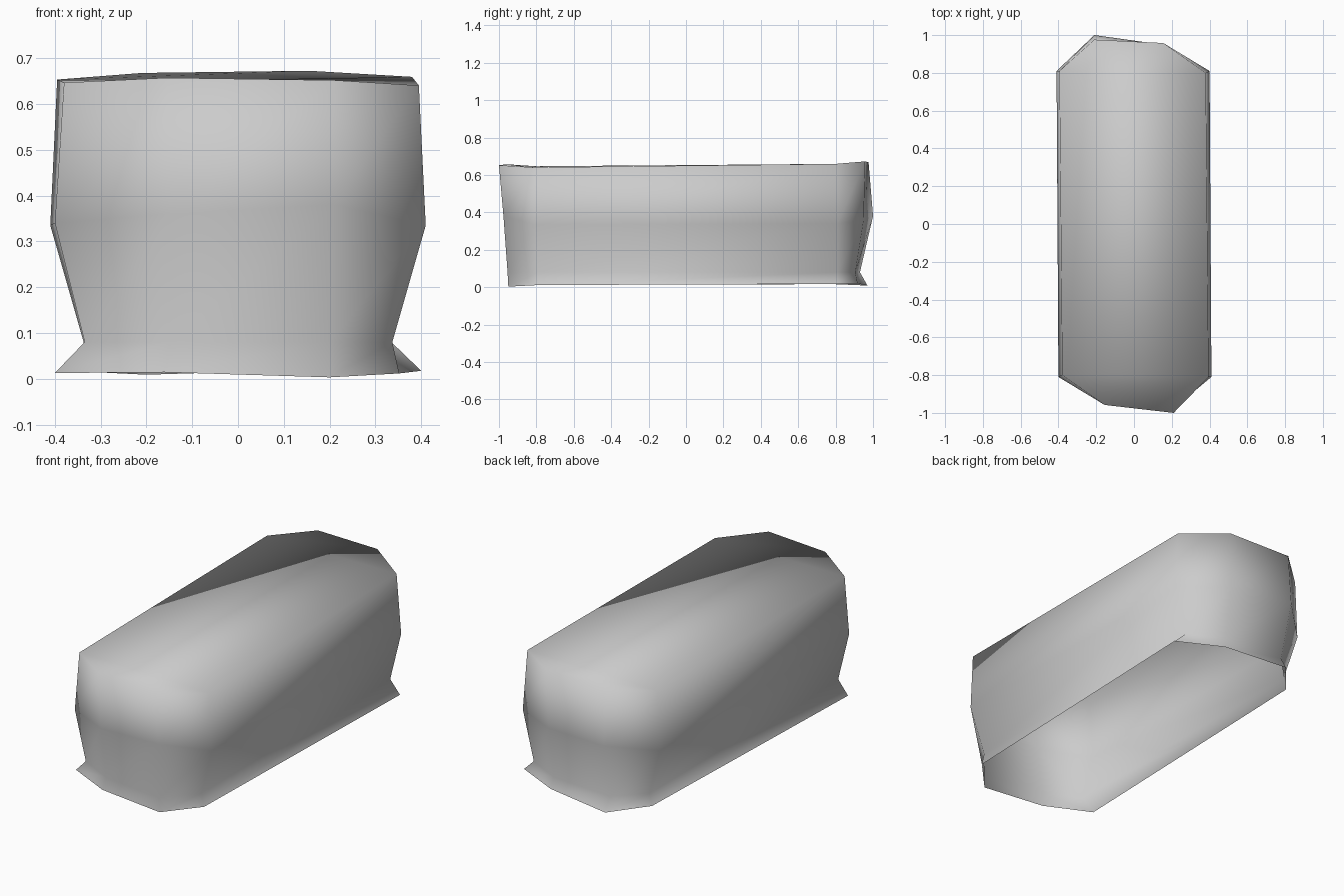
import bpy
import bmesh

# Remove the default object
default = bpy.data.objects.get("Cube")
if default:
    bpy.data.objects.remove(default, do_unlink=True)

# Single plain grey material
grey = bpy.data.materials.new("plain_grey")
grey.use_nodes = True
colour = (0.6, 0.6, 0.6, 1.0)
grey.diffuse_color = colour
grey.node_tree.nodes["Principled BSDF"].inputs["Base Color"].default_value = colour

# Outlines from the flared foot to the top. Each holds half of the corners
# (the other half is the same, turned half round), a tilt along y, and a
# shift along y of the nose corners at both ends.
FOOT = dict(tilt=0.003, nose_shift=0.01, half=[
    (-0.4, -0.8, 0.015), (-0.16, -0.918, 0.017),
    (0.2, -0.96, 0.006), (0.352, -0.79, 0.014)])
ANKLE = dict(tilt=0, nose_shift=-0.012, half=[
    (-0.335, -0.81, 0.08), (-0.15, -0.905, 0.08),
    (0.2, -0.942, 0.08), (0.337, -0.79, 0.08)])
WAIST = dict(tilt=0, nose_shift=0.012, half=[
    (-0.4, -0.81, 0.34), (-0.15, -0.95, 0.36),
    (0.21, -0.988, 0.38), (0.41, -0.81, 0.335)])
RIM = dict(tilt=0.008, nose_shift=-0.012, half=[
    (-0.38, -0.8, 0.653), (-0.155, -0.958, 0.665),
    (0.21, -0.988, 0.66), (0.395, -0.81, 0.647)])


def add_ring(bm, level):
    """One closed outline of the body."""
    outline = level["half"] + [(-x, -y, z) for x, y, z in level["half"]]
    ring = []
    for i, (x, y, z) in enumerate(outline):
        shift = level["nose_shift"] if i % 4 == 2 else 0
        ring.append(bm.verts.new((x, y + shift, z + level["tilt"] * y)))
    return ring


def bridge(bm, low, high):
    """Wall faces between two outlines."""
    count = len(low)
    for i in range(count):
        j = (i + 1) % count
        bm.faces.new((low[i], low[j], high[j], high[i]))


# Long hollow cover: walls and a closed top, open underneath
bm = bmesh.new()
rings = [add_ring(bm, level) for level in (FOOT, ANKLE, WAIST, RIM)]
for low, high in zip(rings, rings[1:]):
    bridge(bm, low, high)
lid = bm.faces.new(rings[-1])
bmesh.ops.triangulate(bm, faces=[lid])

mesh = bpy.data.meshes.new("cover")
bm.to_mesh(mesh)
bm.free()
mesh.materials.append(grey)
for face in mesh.polygons:
    face.use_smooth = True
cover = bpy.data.objects.new("cover", mesh)
bpy.context.collection.objects.link(cover)
